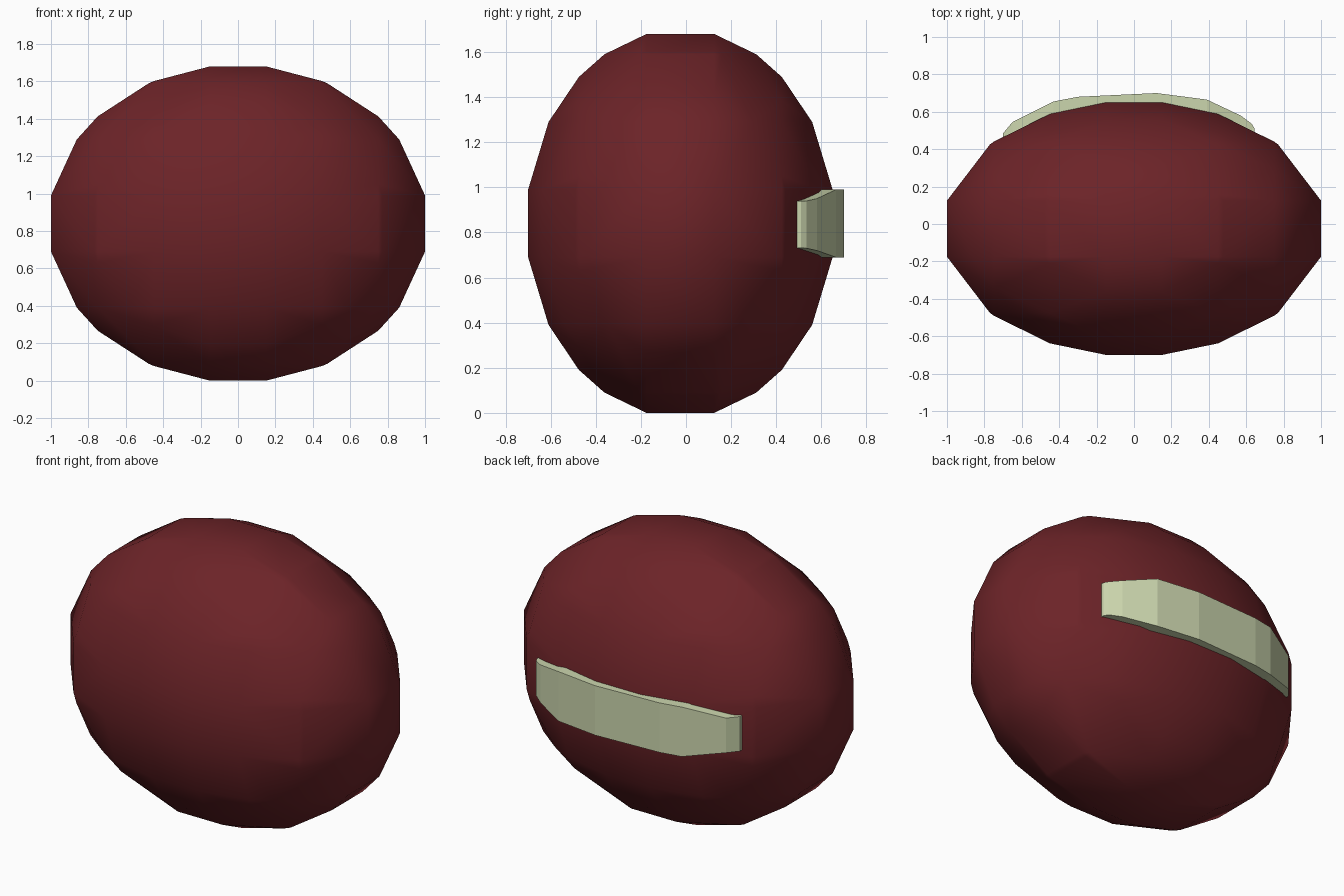
import bpy, bmesh
from math import sqrt

if "Cube" in bpy.data.objects:
    bpy.data.objects.remove(bpy.data.objects["Cube"])


def material(name, color):
    m = bpy.data.materials.new(name)
    m.diffuse_color = (*color, 1)
    m.use_nodes = True
    m.node_tree.nodes["Principled BSDF"].inputs["Base Color"].default_value = m.diffuse_color
    return m


def finish(bm, name, mat, smooth):
    bmesh.ops.recalc_face_normals(bm, faces=bm.faces)
    for f in bm.faces:
        f.smooth = smooth
    me = bpy.data.meshes.new(name)
    bm.to_mesh(me)
    bm.free()
    me.materials.append(mat)
    ob = bpy.data.objects.new(name, me)
    bpy.context.collection.objects.link(ob)
    return ob


red = material("dark_red", (0.15, 0.017, 0.021))
cream = material("pale_green", (0.60, 0.67, 0.42))

# Body: blobby ellipsoid, sampled where a 0.3 grid crosses its surface
center = (0, -0.025, 0.84)
coef = (0.9234, 2.084, 1.321)
lines = [s * v for v in (0.15, 0.45, 0.75) for s in (-1, 1)]
bm = bmesh.new()
for axis in range(3):
    p, q = (axis + 1) % 3, (axis + 2) % 3
    for a in lines:
        for b in lines:
            rest = (1 - coef[p] * a * a - coef[q] * b * b) / coef[axis]
            if rest < 0.15 ** 2:
                continue
            for s in (-1, 1):
                co = [0, 0, 0]
                co[axis], co[p], co[q] = s * sqrt(rest), a, b
                bm.verts.new([co[i] + center[i] for i in range(3)])
bmesh.ops.remove_doubles(bm, verts=bm.verts, dist=0.002)
bmesh.ops.convex_hull(bm, input=bm.verts)
loose = [v for v in bm.verts if not v.link_faces]
bmesh.ops.delete(bm, geom=loose, context='VERTS')
finish(bm, "body", red, True)

# Mouth band: stations of x, outer y, depth, bottom z, top z
stations = [
    (-0.70, 0.485, 0.04, 0.73, 0.94),
    (-0.65, 0.545, 0.07, 0.73, 0.94),
    (-0.43, 0.655, 0.10, 0.69, 0.99),
    (-0.30, 0.68, 0.10, 0.69, 0.99),
    (0.12, 0.70, 0.10, 0.69, 0.99),
    (0.39, 0.665, 0.10, 0.69, 0.99),
    (0.57, 0.58, 0.08, 0.72, 0.95),
    (0.63, 0.535, 0.06, 0.73, 0.94),
    (0.645, 0.51, 0.04, 0.73, 0.94),
]
bm = bmesh.new()
rings = [[bm.verts.new(c) for c in ((x, y, lo), (x, y, hi), (x, y - d, hi), (x, y - d, lo))]
         for x, y, d, lo, hi in stations]
for r0, r1 in zip(rings, rings[1:]):
    for i in range(4):
        j = (i + 1) % 4
        bm.faces.new((r0[i], r0[j], r1[j], r1[i]))
bm.faces.new(rings[0])
bm.faces.new(rings[-1])
finish(bm, "back_band", cream, False)
